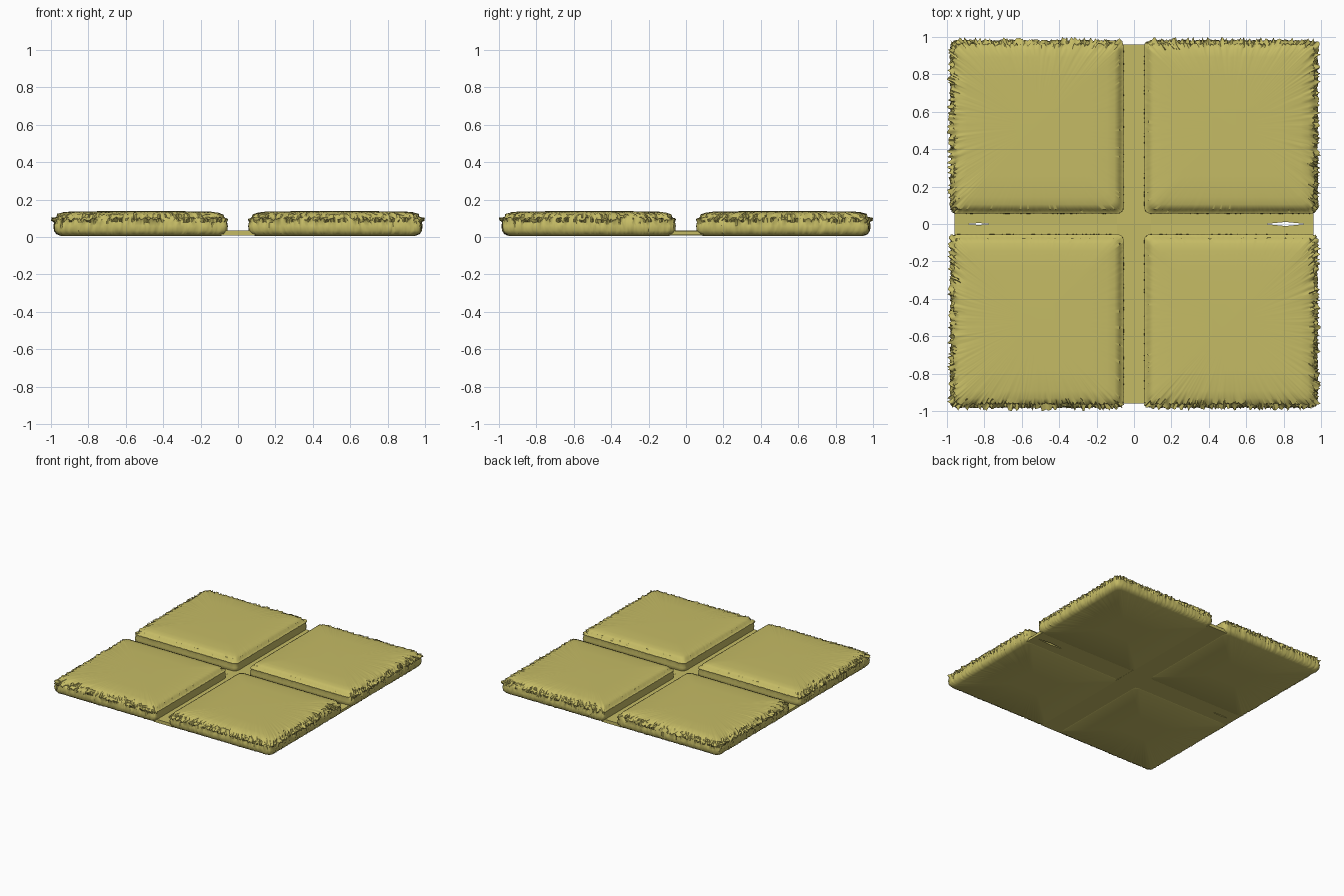
import bpy, bmesh, math, random
from mathutils import Vector

if "Cube" in bpy.data.objects:
    bpy.data.objects.remove(bpy.data.objects["Cube"])

random.seed(7)
mat = bpy.data.materials.new("straw yellow")
mat.diffuse_color = (0.56, 0.50, 0.13, 1)
mat.use_nodes = True
mat.node_tree.nodes["Principled BSDF"].inputs["Base Color"].default_value = mat.diffuse_color


def finish(bm, name, angle=35):
    bmesh.ops.recalc_face_normals(bm, faces=bm.faces)
    me = bpy.data.meshes.new(name)
    bm.to_mesh(me)
    bm.free()
    ob = bpy.data.objects.new(name, me)
    bpy.context.collection.objects.link(ob)
    me.materials.append(mat)
    bpy.ops.object.select_all(action='DESELECT')
    ob.select_set(True)
    bpy.context.view_layer.objects.active = ob
    bpy.ops.object.shade_smooth_by_angle(angle=math.radians(angle))
    return ob


# Cushion section from underside to top: inset, height, outer jitter, height jitter
LO, HI, N = 0.055, 0.982, 110
SECTION = [(0.35, 0.006, 0, 0), (0.035, 0.006, 0, 0), (0.012, 0.018, 0.003, 0.002),
           (0.002, 0.035, 0.004, 0.002), (0.0, 0.06, 0.005, 0.003),
           (0.004, 0.08, 0.006, 0.003), (0.0, 0.096, 0.018, 0.009),
           (0.018, 0.104, 0.007, 0.005), (0.024, 0.12, 0.010, 0.005),
           (0.05, 0.130, 0.005, 0.003), (0.09, 0.136, 0.001, 0.001),
           (0.2, 0.138, 0, 0), (0.36, 0.139, 0, 0)]


def square_walk():
    for k in range(4):
        for i in range(N):
            t = -1 + 2 * i / N
            yield [(t, -1), (1, t), (-t, 1), (-1, -t)][k]


def pad(name, sx, sy):
    bm = bmesh.new()
    mid, half = (LO + HI) / 2, (HI - LO) / 2
    rings = []
    for inset, z, jit, zjit in SECTION:
        h = half - inset
        r = min(0.035, h * 0.3)
        ring = []
        for u, v in square_walk():
            p = Vector((u * h, v * h))
            core = Vector([max(r - h, min(h - r, c)) for c in p])
            n = (p - core).normalized()
            outer = max(n.x, n.y, 0.12)     # frayed only along outside edges
            q = core + n * (r + random.uniform(-1, 1) * jit * outer)
            zz = z + random.uniform(-1, 1) * zjit * outer
            ring.append(bm.verts.new((sx * (mid + q.x), sy * (mid + q.y), zz)))
        rings.append(ring)
    for a, b in zip(rings, rings[1:]):
        for i in range(len(a)):
            j = (i + 1) % len(a)
            bm.faces.new((a[i], a[j], b[j], b[i]))
    bm.faces.new(rings[0])
    bm.faces.new(rings[-1])
    finish(bm, name, 50)


for sx, side in ((-1, "left"), (1, "right")):
    for sy, end in ((-1, "front"), (1, "back")):
        pad(f"cushion_{end}_{side}", sx, sy)


# Thin backing strip joining the cushions front to back
bm = bmesh.new()
bmesh.ops.create_cube(bm, size=1)
for v in bm.verts:
    v.co = (v.co.x * 0.18, v.co.y * 1.92, 0.022 + v.co.z * 0.026)
finish(bm, "backing_strip_lengthwise")


# Cross strip, split by a narrow tear near each end
def tear(x):
    for c, w, d in ((0.81, 0.11, 0.011), (-0.83, 0.07, 0.005)):
        if abs(x - c) < w:
            return d * (1 - abs(x - c) / w)
    return 0.0


for sy, label in ((-1, "front"), (1, "back")):
    bm = bmesh.new()
    prev = None
    for i in range(97):
        x = -0.96 + 0.02 * i
        y0, y1 = sy * tear(x), sy * 0.09
        cur = [bm.verts.new(c) for c in ((x, y0, 0.010), (x, y1, 0.010),
                                         (x, y1, 0.034), (x, y0, 0.030))]
        if prev:
            for k in range(4):
                # inner wall exists only where the strip is torn
                if k == 3 and not (tear(x) or tear(x - 0.02)):
                    continue
                m = (k + 1) % 4
                bm.faces.new((prev[k], prev[m], cur[m], cur[k]))
        if i in (0, 96):
            bm.faces.new(cur)
        prev = cur
    finish(bm, f"backing_strip_cross_{label}")
